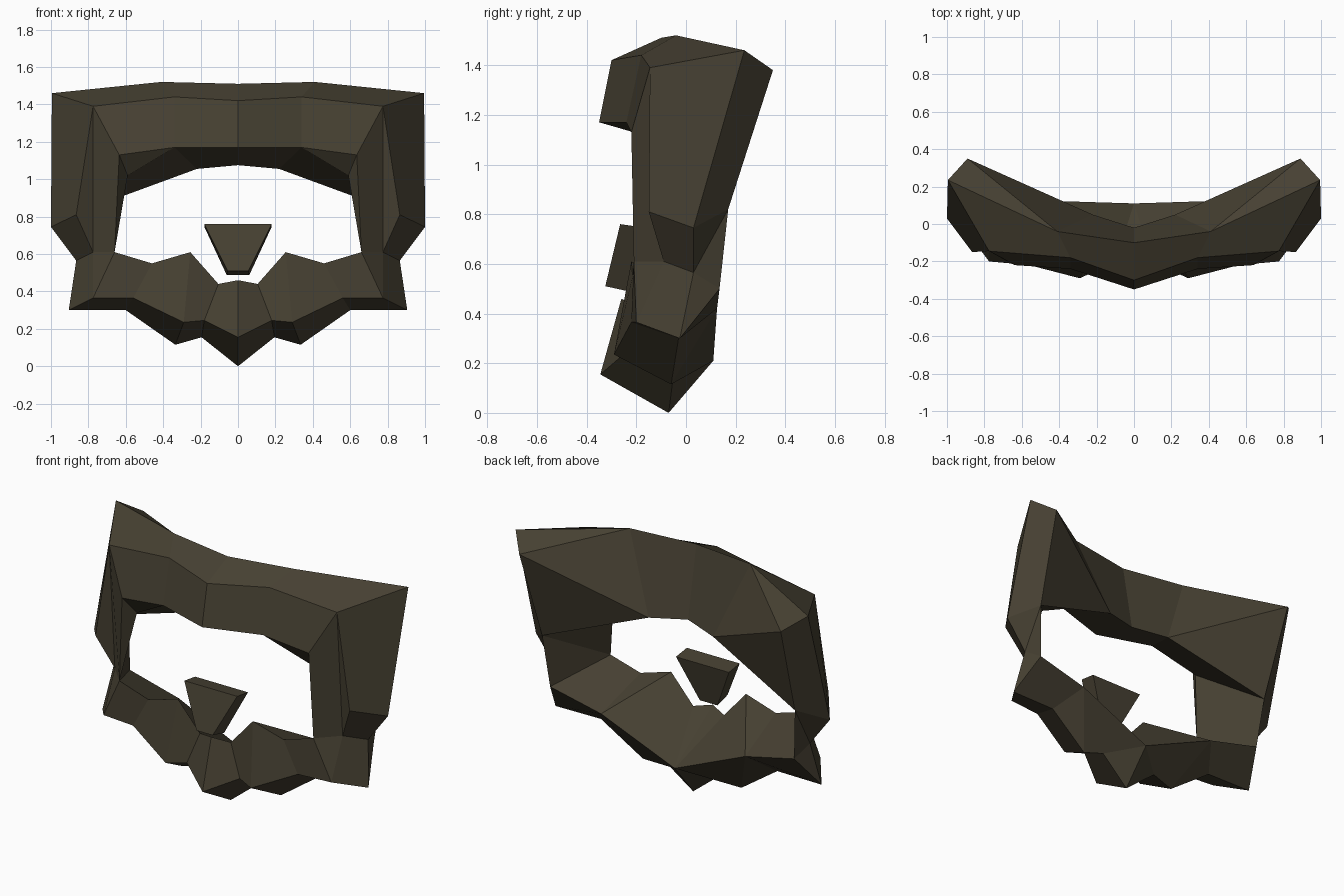
import bpy, bmesh

if "Cube" in bpy.data.objects:
    bpy.data.objects.remove(bpy.data.objects["Cube"])

mat = bpy.data.materials.new("dark_brown_hair")
mat.diffuse_color = (0.062, 0.052, 0.032, 1)
mat.use_nodes = True
mat.node_tree.nodes["Principled BSDF"].inputs["Base Color"].default_value = mat.diffuse_color


def build(name, faces):
    """Make a closed, flat-shaded, left-right symmetric object from half its faces."""
    bm = bmesh.new()
    for side in (1, -1):
        for face in faces:
            pts = list(dict.fromkeys(face))          # drop repeated corners
            if len(pts) > 2:
                bm.faces.new([bm.verts.new((side * x, y, z)) for x, y, z in pts])
    bmesh.ops.remove_doubles(bm, verts=bm.verts[:], dist=0.0005)
    bmesh.ops.recalc_face_normals(bm, faces=bm.faces[:])
    mesh = bpy.data.meshes.new(name)
    bm.to_mesh(mesh)
    bm.free()
    mesh.materials.append(mat)
    obj = bpy.data.objects.new(name, mesh)
    bpy.context.collection.objects.link(obj)
    return obj


def loft(a, b):
    """Strip of faces between two rails of equal length."""
    return [(a[i], a[i + 1], b[i + 1], b[i]) for i in range(len(a) - 1)]


# Hair rails, from the centre out to the temple
ridge = [(0, -.10, 1.51), (.41, -.04, 1.52), (.995, .235, 1.46)]
brow_top = [(0, -.30, 1.42), (.34, -.18, 1.44), (.775, -.145, 1.39)]
brow_low = [(0, -.35, 1.17), (.34, -.24, 1.17), (.635, -.22, 1.13)]
nape = [(0, -.02, 1.075), (.22, .05, 1.055), (.86, .17, .82)]
back_corner = (.89, .35, 1.38)
temple = (.59, -.14, 1.02)

# Beard rails, from the cheek in to the chin
lip = [(.66, -.21, .61), (.46, -.215, .55), (.255, -.22, .61),
       (.105, -.22, .44), (0, -.26, .46)]
front = [(.775, -.20, .365), (.56, -.22, .365), (.29, -.29, .235),
         (.18, -.24, .245), (0, -.345, .155)]
tips = [(.905, -.025, .30), (.60, -.03, .30), (.335, -.06, .115),
        (.195, -.05, .155), (0, -.07, 0)]
jaw, mid_jaw, throat = (.83, .135, .50), (.49, .125, .42), (0, .11, .21)
jaw_rail = [jaw, mid_jaw, mid_jaw, throat, throat]

# Sideburn tip corners
burn_front, burn_out = (.865, -.15, .81), (1, .03, .745)
burn_back, burn_in = (.865, .03, .565), (.775, -.09, .61)

faces = loft(ridge, brow_top) + loft(brow_top, brow_low)
# Back and underside of the hair
faces += loft([ridge[0], ridge[1], ridge[1], ridge[2]],
              [nape[0], nape[1], back_corner, back_corner])
faces += [(nape[1], back_corner, nape[2])]
faces += loft([brow_low[0], brow_low[1], temple], nape)
faces += [(brow_low[1], brow_low[2], temple)]
# Inner side of the sideburn
faces += [(brow_low[2], temple, lip[0]), (temple, nape[2], lip[0]),
          (lip[0], nape[2], jaw)]
# Outer side and tip of the sideburn
faces += [(brow_top[2], ridge[2], burn_out, burn_front),
          (ridge[2], back_corner, nape[2], burn_out),
          (burn_front, burn_out, burn_back, burn_in),
          (burn_out, nape[2], burn_back),
          (brow_top[2], burn_front, burn_in),
          (brow_top[2], brow_low[2], lip[0], burn_in)]
# Cheek joining sideburn and beard
faces += [(burn_back, nape[2], jaw), (burn_back, jaw, tips[0]),
          (burn_in, burn_back, tips[0], front[0]),
          (lip[0], burn_in, front[0])]
# Beard
faces += loft(lip, front) + loft(front, tips) + loft(tips, jaw_rail)
faces += loft(jaw_rail, lip)
build("hair_and_beard", faces)

# Small wedge in the middle of the opening: half rings at x = 0 and at its side
side = [(.18, -.265, .76), (.055, -.325, .51), (.06, -.22, .487), (.18, -.16, .745)]
centre = [(0, y, z) for x, y, z in side]
build("nose_wedge", loft(side + side[:1], centre + centre[:1]) + [tuple(side)])
